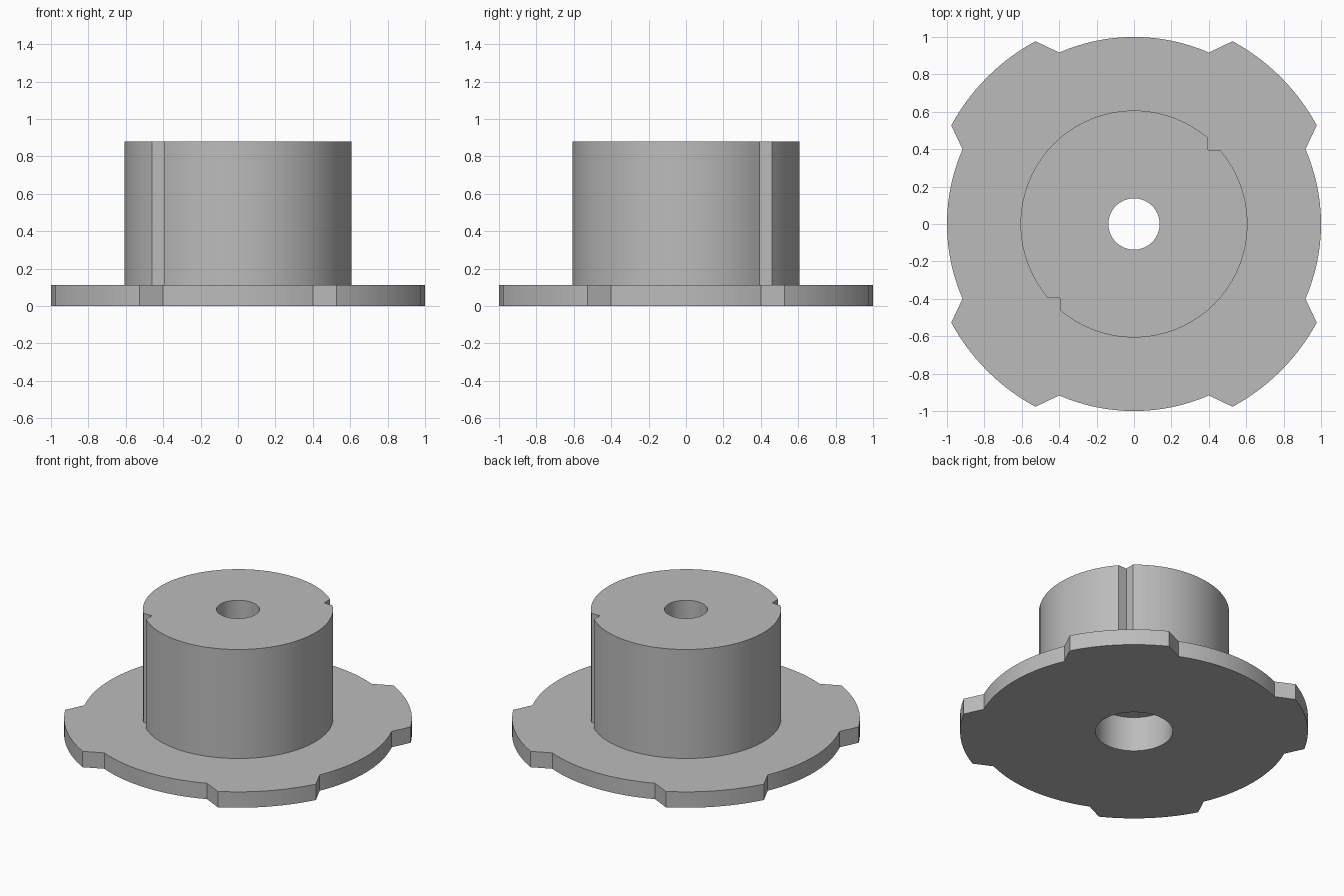
import bpy
import bmesh
from math import atan2, cos, hypot, pi, radians, sin

if "Cube" in bpy.data.objects:
    bpy.data.objects.remove(bpy.data.objects["Cube"])

FLANGE_TOP, SHELF, HUB_TOP = 0.112, 0.245, 0.88
HUB_R, NOTCH = 0.607, 0.395


def arc(radius, start, end, steps):
    """Points on an arc, both ends included."""
    angles = [start + (end - start) * i / steps for i in range(steps + 1)]
    return [(radius * cos(a), radius * sin(a)) for a in angles]


def circle(radius, steps=72):
    return arc(radius, 0, 2 * pi, steps)[:-1]


def flange_outline():
    """Round plate with four wider lugs on the diagonals."""
    inner = atan2(0.40, 0.917)
    outer = atan2(0.527, 0.977)
    lug_r = hypot(0.527, 0.977)
    points = []
    for i in range(4):
        turn = i * pi / 2
        points += arc(1.0, turn - inner, turn + inner, 16)
        points += arc(lug_r, turn + outer, turn + pi / 2 - outer, 14)
    return points


def hub_outline():
    """Circle with a square notch on two opposite diagonals."""
    edge = (HUB_R ** 2 - NOTCH ** 2) ** 0.5
    low, high = atan2(NOTCH, edge), atan2(edge, NOTCH)
    half = arc(HUB_R, high, pi + low, 36) + [(-NOTCH, -NOTCH)]
    return half + [(-x, -y) for x, y in half]


def ring(bm, points, z):
    return [bm.verts.new((x, y, z)) for x, y in points]


def wall(bm, lower, upper):
    """Vertical faces between two matching rings."""
    for i in range(len(lower)):
        j = (i + 1) % len(lower)
        bm.faces.new((lower[i], lower[j], upper[j], upper[i]))


def cap(bm, outer, inner):
    """Flat face between an outline and the hole in it."""
    edges = []
    for loop in (outer, inner):
        for i, v in enumerate(loop):
            w = loop[(i + 1) % len(loop)]
            edges.append(bm.edges.get((v, w)) or bm.edges.new((v, w)))
    bmesh.ops.triangle_fill(bm, use_beauty=True, edges=edges)


bm = bmesh.new()
flange, hub = flange_outline(), hub_outline()
wide_bore, narrow_bore = circle(0.247), circle(0.137)

# Outer walls of flange and hub, then the stepped bore
flange_low, flange_high = ring(bm, flange, 0), ring(bm, flange, FLANGE_TOP)
hub_low, hub_high = ring(bm, hub, FLANGE_TOP), ring(bm, hub, HUB_TOP)
wide_low, wide_high = ring(bm, wide_bore, 0), ring(bm, wide_bore, SHELF)
narrow_low, narrow_high = ring(bm, narrow_bore, SHELF), ring(bm, narrow_bore, HUB_TOP)
for lower, upper in ((flange_low, flange_high), (hub_low, hub_high),
                     (wide_low, wide_high), (narrow_low, narrow_high)):
    wall(bm, lower, upper)

# Underside, flange top, hub top and the shelf inside the bore
for outer, inner in ((flange_low, wide_low), (flange_high, hub_low),
                     (hub_high, narrow_high), (wide_high, narrow_low)):
    cap(bm, outer, inner)
bmesh.ops.recalc_face_normals(bm, faces=bm.faces)

mesh = bpy.data.meshes.new("flanged_hub")
bm.to_mesh(mesh)
bm.free()
part = bpy.data.objects.new("flanged_hub", mesh)
bpy.context.collection.objects.link(part)

# Plain grey finish
grey = bpy.data.materials.new("grey")
grey.use_nodes = True
colour = (0.5, 0.5, 0.5, 1)
grey.diffuse_color = colour
grey.node_tree.nodes["Principled BSDF"].inputs["Base Color"].default_value = colour
mesh.materials.append(grey)

bpy.ops.object.select_all(action="DESELECT")
part.select_set(True)
bpy.context.view_layer.objects.active = part
bpy.ops.object.shade_smooth_by_angle(angle=radians(25))
